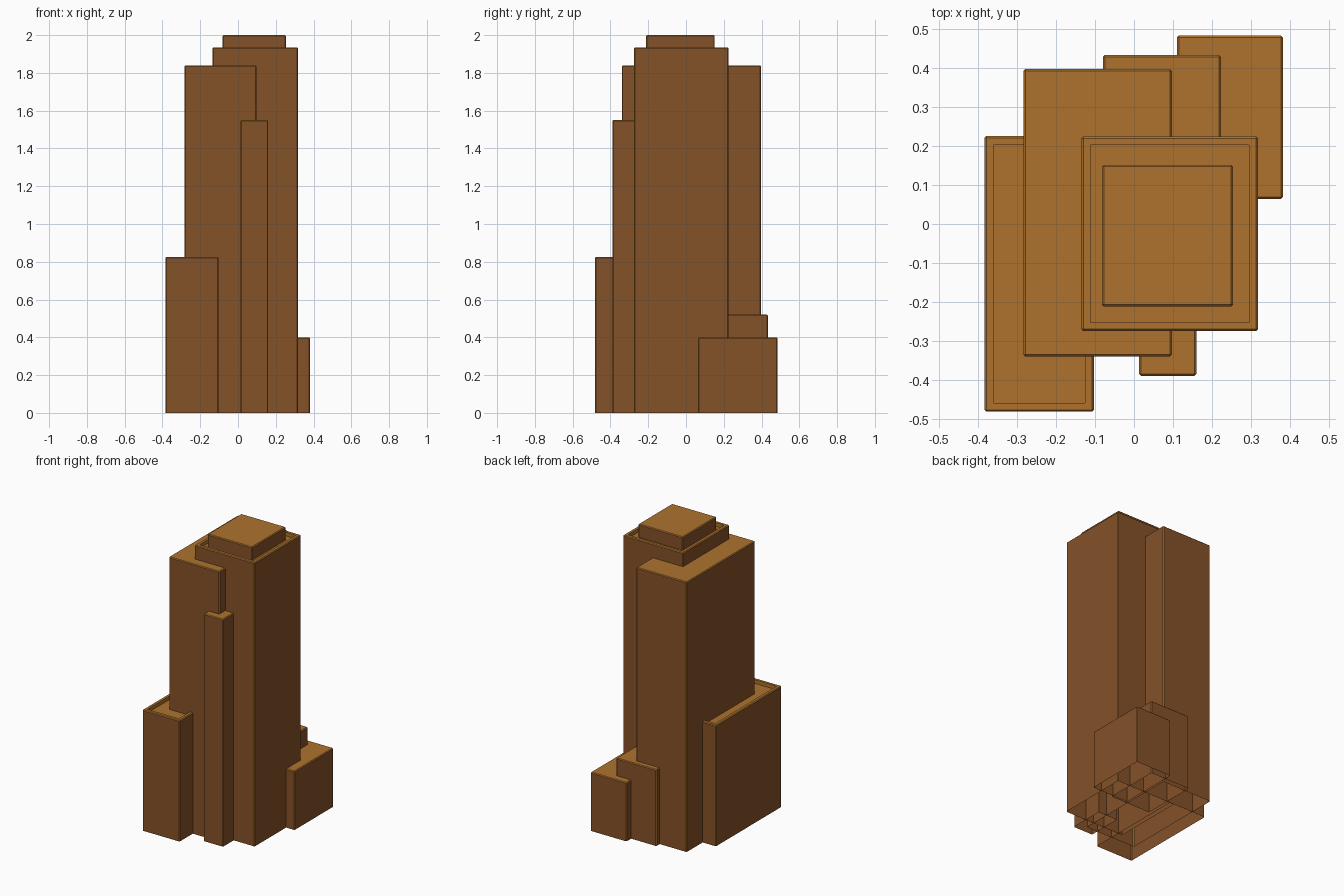
import bpy, bmesh

if "Cube" in bpy.data.objects:
    bpy.data.objects.remove(bpy.data.objects["Cube"])


def material(name, rgb):
    m = bpy.data.materials.new(name)
    m.diffuse_color = (*rgb, 1)
    m.use_nodes = True
    m.node_tree.nodes["Principled BSDF"].inputs["Base Color"].default_value = m.diffuse_color
    return m


WALL = material("brown_wall", (0.235, 0.085, 0.022))
ROOF = material("ochre_roof", (0.42, 0.17, 0.027))


def block(name, x0, x1, y0, y1, z1, z0=0.0, parapet=False):
    """Open-bottomed block with ochre top and edges, optionally a sunken roof."""
    bm = bmesh.new()
    low = [bm.verts.new((x, y, z0)) for x, y in ((x0, y0), (x1, y0), (x1, y1), (x0, y1))]
    high = [bm.verts.new((v.co.x, v.co.y, z1)) for v in low]
    for i in range(4):
        j = (i + 1) % 4
        bm.faces.new((low[i], low[j], high[j], high[i]))
    top = bm.faces.new(high)
    top.material_index = 1
    # narrow chamfer on the corners and roof edge
    edges = [e for e in bm.edges if not e.is_boundary]
    bmesh.ops.bevel(bm, geom=edges, offset=0.005, segments=1, affect='EDGES', material=1)
    if parapet:
        top = max(bm.faces, key=lambda f: f.calc_center_median().z + f.calc_area() * f.normal.z)
        bmesh.ops.inset_region(bm, faces=[top], thickness=0.025)
        well = bmesh.ops.extrude_face_region(bm, geom=[top])["geom"]
        bmesh.ops.translate(bm, vec=(0, 0, -0.025),
                            verts=[g for g in well if isinstance(g, bmesh.types.BMVert)])
        if top.is_valid:
            bmesh.ops.delete(bm, geom=[top], context='FACES_ONLY')
    bm.normal_update()
    mesh = bpy.data.meshes.new(name)
    bm.to_mesh(mesh)
    bm.free()
    mesh.materials.append(WALL)
    mesh.materials.append(ROOF)
    bpy.context.collection.objects.link(bpy.data.objects.new(name, mesh))


# Tall core and its stepped crown
block("main_tower", -0.135, 0.318, -0.275, 0.225, 1.935, parapet=True)
block("crown", -0.082, 0.254, -0.212, 0.152, 2.0, z0=1.905)
# Tall flanking volumes
block("side_tower", -0.284, 0.097, -0.34, 0.398, 1.84)
block("front_pier", 0.013, 0.16, -0.39, -0.15, 1.55)
# Low wings
block("left_wing", -0.384, -0.103, -0.482, 0.226, 0.825, parapet=True)
block("back_wing", -0.08, 0.223, 0.05, 0.434, 0.52)
block("back_right_wing", 0.11, 0.382, 0.064, 0.484, 0.40)
